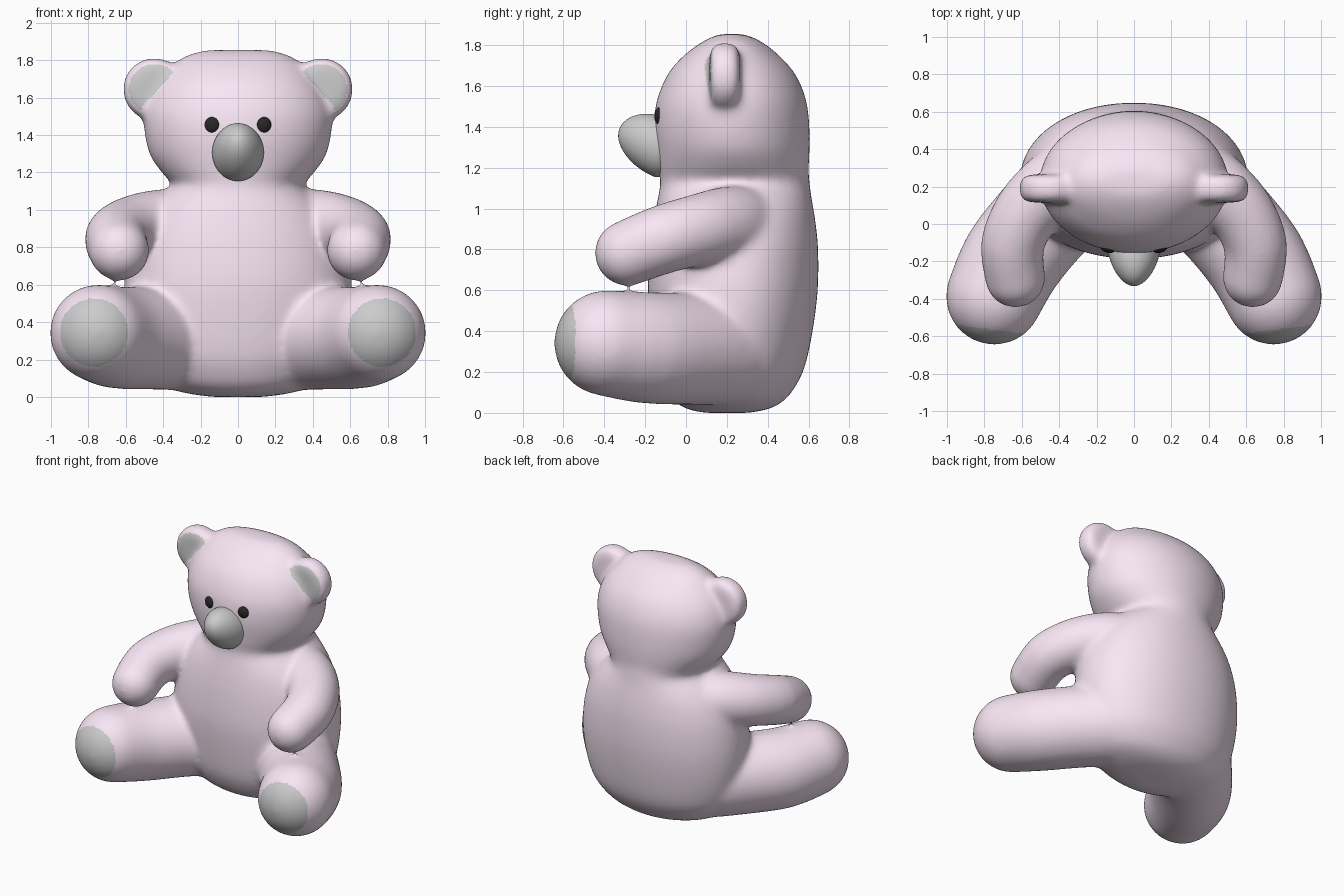
import bpy, bmesh, math
from mathutils import Vector, Matrix

if "Cube" in bpy.data.objects:
    bpy.data.objects.remove(bpy.data.objects["Cube"])


def material(name, rgb):
    m = bpy.data.materials.new(name)
    m.diffuse_color = (*rgb, 1)
    m.use_nodes = True
    m.node_tree.nodes["Principled BSDF"].inputs["Base Color"].default_value = m.diffuse_color
    return m


PINK = material("pink_plush", (0.95, 0.80, 0.92))
GREY = material("grey_plush", (0.52, 0.54, 0.52))
BLACK = material("black_bead", (0.02, 0.02, 0.02))


def new_object(name, bm, mat):
    me = bpy.data.meshes.new(name)
    bmesh.ops.recalc_face_normals(bm, faces=bm.faces[:])
    bm.to_mesh(me)
    bm.free()
    me.materials.append(mat)
    me.shade_smooth()
    ob = bpy.data.objects.new(name, me)
    bpy.context.scene.collection.objects.link(ob)
    return ob


def spline(keys, n):
    """Catmull-Rom interpolation of equal-length tuples."""
    k = [keys[0], *keys, keys[-1]]
    out = []
    for p, a, b, q in zip(k, k[1:], k[2:], k[3:]):
        for i in range(n):
            t = i / n
            out.append(tuple(.5 * (2 * a_ + (b_ - p_) * t + (2 * p_ - 5 * a_ + 4 * b_ - q_) * t * t
                                   + (3 * a_ - p_ - 3 * b_ + q_) * t ** 3)
                             for p_, a_, b_, q_ in zip(p, a, b, q)))
    return out + [keys[-1]]


def loft(bm, sections, seg=72):
    """Stack superellipse rings: z, half width, front y, back y, exponent."""
    rings = []
    for z, w, yf, yb, e in sections:
        ring = []
        for i in range(seg):
            a = 2 * math.pi * i / seg
            c, s = math.cos(a), math.sin(a)
            x = math.copysign(abs(c) ** (2 / e), c) * w
            y = (yf + yb) / 2 + math.copysign(abs(s) ** (2 / e), s) * (yb - yf) / 2
            ring.append(bm.verts.new((x, y, z)))
        rings.append(ring)
    for a, b in zip(rings, rings[1:]):
        for i in range(seg):
            j = (i + 1) % seg
            bm.faces.new((a[i], a[j], b[j], b[i]))
    bm.faces.new(rings[0][::-1])
    bm.faces.new(rings[-1])


def ball_points(c, r, n=350):
    pts = []
    for i in range(n):
        h = 1 - 2 * (i + 0.5) / n
        a, q = i * 2.399963, math.sqrt(1 - h * h)
        pts.append(Vector(c) + r * Vector((q * math.cos(a), q * math.sin(a), h)))
    return pts


def limb(bm, chain, side):
    """Hull each neighbouring pair of balls (x, y, z, r) into a rounded limb."""
    for a, b in zip(chain, chain[1:]):
        vs = [bm.verts.new((p.x * side, p.y, p.z))
              for c in (a, b) for p in ball_points(c[:3], c[3])]
        hull = bmesh.ops.convex_hull(bm, input=vs)
        inner = [g for g in hull["geom_interior"] if isinstance(g, bmesh.types.BMVert)]
        bmesh.ops.delete(bm, geom=inner, context='VERTS')


TORSO_HEAD = [
    (0.00, .14, .09, .31, 2), (0.02, .28, 0.0, .41, 2), (0.06, .41, -.06, .48, 2.05),
    (0.12, .49, -.10, .53, 2.05), (0.22, .555, -.14, .58, 2.1), (0.40, .60, -.17, .62, 2.1),
    (0.60, .61, -.187, .645, 2.1), (0.80, .58, -.177, .647, 2.1), (0.95, .52, -.157, .632, 2.1),
    (1.05, .44, -.138, .615, 2.1), (1.13, .355, -.125, .605, 2.1), (1.19, .40, -.135, .60, 2.05),
    (1.28, .465, -.147, .605, 2), (1.38, .495, -.157, .605, 2), (1.50, .505, -.15, .595, 2),
    (1.60, .48, -.118, .565, 2), (1.68, .435, -.075, .52, 2), (1.75, .375, -.01, .455, 2),
    (1.80, .32, .055, .395, 2.1), (1.835, .25, .115, .335, 2.1), (1.855, .17, .165, .28, 2.1)]
ARM = [(.36, .25, .92, .192), (.46, .18, .917, .188), (.575, .06, .895, .177),
       (.65, -.11, .85, .170), (.635, -.287, .782, .162)]
FOOT = Vector((.747, -.387, .342))
LEG = [(.36, .15, .315, .28), (.50, .0, .315, .276), (.65, -.19, .318, .274), (*FOOT, .26)]
EAR = Vector((.448, .19, 1.645))

# plush skin: torso, head, limbs and ears fused into one soft surface
bm = bmesh.new()
loft(bm, spline(TORSO_HEAD, 4))
for side in (-1, 1):
    limb(bm, spline(ARM, 3), side)
    limb(bm, spline(LEG, 3), side)
    # ear: thick disc with a rounded rim
    ear = bmesh.new()
    bmesh.ops.create_cone(ear, cap_ends=True, segments=48, radius1=.168, radius2=.168, depth=.15,
                          matrix=Matrix.Translation((EAR.x * side, EAR.y, EAR.z))
                          @ Matrix.Rotation(math.pi / 2, 4, 'X'))
    rim = [e for e in ear.edges if any(len(f.verts) > 4 for f in e.link_faces)]
    bmesh.ops.bevel(ear, geom=rim, offset=.055, segments=5, profile=.5, affect='EDGES')
    tmp = bpy.data.meshes.new("ear_tmp")
    ear.to_mesh(tmp)
    ear.free()
    bm.from_mesh(tmp)
    bpy.data.meshes.remove(tmp)
body = new_object("plush_body", bm, PINK)

rem = body.modifiers.new("fuse", 'REMESH')
rem.mode = 'VOXEL'
rem.voxel_size = 0.014
smo = body.modifiers.new("soften", 'SMOOTH')
smo.factor = 0.5
smo.iterations = 40
dg = bpy.context.evaluated_depsgraph_get()
mesh = bpy.data.meshes.new_from_object(body.evaluated_get(dg))
body.modifiers.clear()
body.data = mesh
mesh.materials.clear()
mesh.materials.append(PINK)
mesh.materials.append(GREY)
mesh.shade_smooth()

# grey foot pads and inner ears, chosen by position on the skin
pad_dir = Vector((.13, -1, .01)).normalized()
for p in mesh.polygons:
    c = Vector((abs(p.center.x), p.center.y, p.center.z))
    foot_pad = c.y < -.4 and c.z < .6 and (c - FOOT).normalized().dot(pad_dir) > .70
    inner_ear = (c.z > 1.48 and .08 < c.y < EAR.y and p.normal.y < -.45
                 and math.hypot(c.x - EAR.x, c.z - EAR.z) < .135
                 and c.x + .89 * c.z > 1.89)
    p.material_index = 1 if foot_pad or inner_ear else 0

# muzzle: egg that narrows and tilts up toward the tip
bm = bmesh.new()
bmesh.ops.create_uvsphere(bm, u_segments=48, v_segments=32, radius=1)
for v in bm.verts:
    t = max(0, -v.co.y)
    v.co = (v.co.x * .138 * (1 - .2 * t), -.15 + v.co.y * .182,
            1.307 + v.co.z * .153 * (1 - .1 * t) + .05 * t)
new_object("muzzle", bm, GREY)

# eyes
for side, label in ((-1, "left"), (1, "right")):
    bm = bmesh.new()
    bmesh.ops.create_uvsphere(bm, u_segments=24, v_segments=16, radius=1,
                              matrix=Matrix.Translation((.138 * side, -.126, 1.453))
                              @ Matrix.Rotation(.25 * side, 4, 'Z')
                              @ Matrix.Diagonal((.043, .028, .045, 1)))
    new_object(label + "_eye", bm, BLACK)
